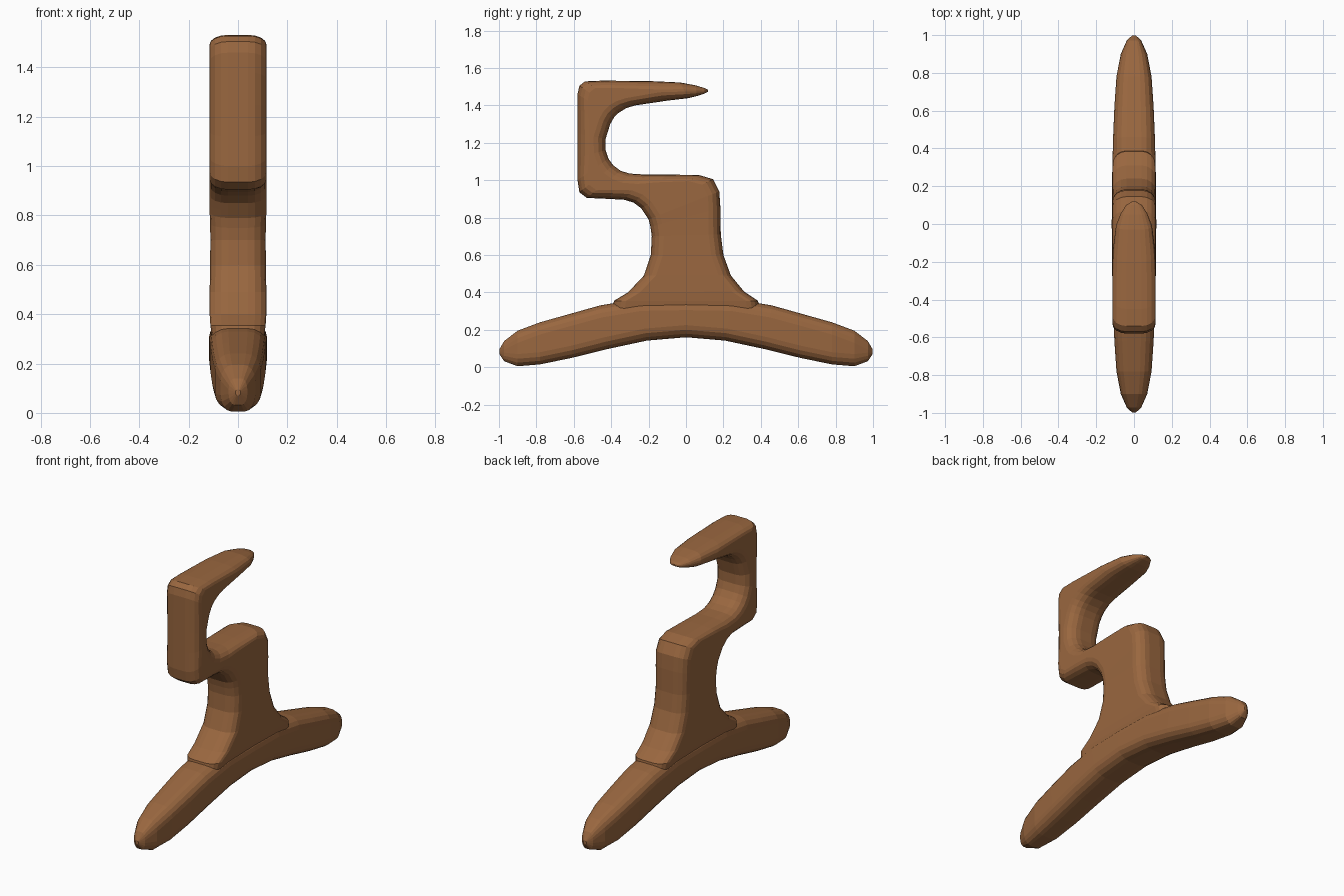
import bpy, bmesh, math
from mathutils import Vector

if "Cube" in bpy.data.objects:
    bpy.data.objects.remove(bpy.data.objects["Cube"])


def section(y1, z1, y2, z2, w):
    """Rounded-box ring between two silhouette points, half width w in x."""
    a, b = Vector((0, y1, z1)), Vector((0, y2, z2))
    mid, half = (a + b) / 2, (b - a).length / 2
    u = (b - a).normalized()
    ru, rx = min(0.065, half * 0.85), w * 0.65
    ring = []
    for q, (sx, su) in enumerate([(1, 1), (-1, 1), (-1, -1), (1, -1)]):
        for k in range(5):
            t = math.radians(90 * q + 22.5 * k)
            x = sx * (w - rx) + rx * math.cos(t)
            h = su * (half - ru) + ru * math.sin(t)
            ring.append(mid + u * h + Vector((x, 0, 0)))
    return ring


def loft(name, rows):
    bm = bmesh.new()
    rings = [[bm.verts.new(p) for p in section(*r)] for r in rows]
    n = len(rings[0])
    for r0, r1 in zip(rings, rings[1:]):
        for i in range(n):
            j = (i + 1) % n
            bm.faces.new((r0[i], r0[j], r1[j], r1[i]))
    bm.faces.new(rings[0])
    bm.faces.new(rings[-1])
    bmesh.ops.recalc_face_normals(bm, faces=bm.faces)
    me = bpy.data.meshes.new(name)
    bm.to_mesh(me)
    bm.free()
    ob = bpy.data.objects.new(name, me)
    bpy.context.collection.objects.link(ob)
    return ob


W = 0.115
# flared stem, sideways arm, upright and tapering hook
stem_pairs = [
    (-.40, .27, .40, .27, .10), (-.385, .355, .385, .355, .112),
    (-.31, .40, .31, .405, W), (-.225, .49, .24, .49, W),
    (-.188, .60, .20, .60, .113), (-.183, .70, .186, .71, .112),
    (-.19, .75, .184, .85, .113), (-.20, .79, .178, .94, W),
    (-.22, .82, .145, 1.005, W), (-.24, .85, .07, 1.027, W),
    (-.28, .88, -.10, 1.03, W), (-.33, .895, -.22, 1.03, W),
    (-.42, .90, -.30, 1.035, W), (-.53, .905, -.35, 1.05, W),
    (-.57, .935, -.39, 1.08, W), (-.58, 1.0, -.415, 1.115, W),
    (-.58, 1.12, -.43, 1.16, W), (-.58, 1.25, -.43, 1.22, W),
    (-.58, 1.38, -.405, 1.30, W), (-.58, 1.46, -.385, 1.335, W),
    (-.57, 1.505, -.36, 1.36, W), (-.54, 1.528, -.32, 1.385, W),
    (-.45, 1.532, -.27, 1.40, W), (-.20, 1.53, -.10, 1.425, .112),
    (-.03, 1.522, .01, 1.438, .095), (.05, 1.507, .06, 1.45, .07),
    (.10, 1.492, .10, 1.463, .042), (.118, 1.483, .118, 1.473, .012),
]
stand = loft("hooked_stand", stem_pairs)

# two mirrored feet forming one bowed base
half_base = [
    (.998, .07, .998, .095, .01), (.972, .032, .972, .14, .038),
    (.90, .005, .90, .195, .07), (.78, .015, .78, .24, .093),
    (.61, .05, .62, .285, .104), (.42, .097, .46, .33, .111),
    (.21, .142, .25, .365, .116),
]
base = loft("base", half_base + [(0, .16, 0, .37, .118)]
            + [(-a, b, -c, d, w) for a, b, c, d, w in reversed(half_base)])

# fuse base and stem into one skin
mod = stand.modifiers.new("fuse", 'BOOLEAN')
mod.operation = 'UNION'
mod.solver = 'EXACT'
mod.object = base
bpy.context.view_layer.objects.active = stand
stand.select_set(True)
bpy.ops.object.modifier_apply(modifier=mod.name)
bpy.data.objects.remove(base)

mat = bpy.data.materials.new("brown")
mat.diffuse_color = (0.32, 0.135, 0.05, 1)
mat.use_nodes = True
mat.node_tree.nodes["Principled BSDF"].inputs["Base Color"].default_value = mat.diffuse_color
stand.data.materials.clear()
stand.data.materials.append(mat)
